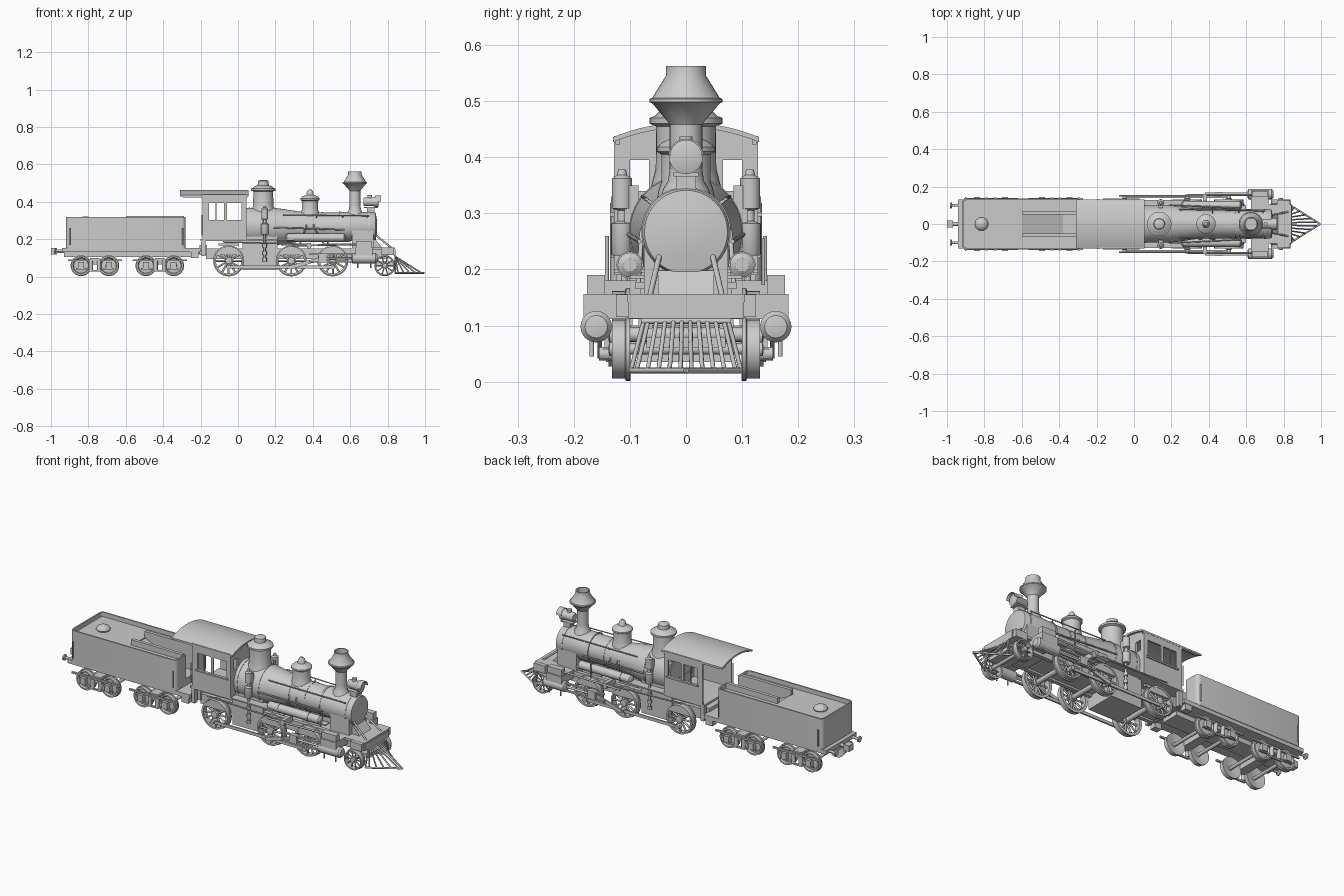
import bpy, bmesh, math
from mathutils import Vector

if "Cube" in bpy.data.objects:
    bpy.data.objects.remove(bpy.data.objects["Cube"])
pi = math.pi

def finish(name, bm, angle=35):
    bmesh.ops.remove_doubles(bm, verts=bm.verts, dist=1e-5)
    bmesh.ops.recalc_face_normals(bm, faces=bm.faces)
    me = bpy.data.meshes.new(name)
    bm.to_mesh(me); bm.free()
    for p in me.polygons: p.use_smooth = True
    me.set_sharp_from_angle(angle=math.radians(angle))
    ob = bpy.data.objects.new(name, me)
    bpy.context.collection.objects.link(ob)
    return ob

def lathe(name, prof, loc=(0, 0, 0), axis='z', n=32, ring=False, flip=1):
    """Revolve (radius, height) points about an axis; ring closes the profile."""
    bm = bmesh.new()
    if not ring: prof = [(0, prof[0][1])] + prof + [(0, prof[-1][1])]
    rows = []
    for i in range(n):
        c, s = math.cos(2*pi*i/n), math.sin(2*pi*i/n)
        f = {'z': lambda r, h: (r*c, r*s, h), 'x': lambda r, h: (h, r*c, r*s),
             'y': lambda r, h: (r*c, h*flip, r*s)}[axis]
        rows.append([bm.verts.new(Vector(f(r, h)) + Vector(loc)) for r, h in prof])
    m = len(prof)
    for i in range(n):
        a, b = rows[i], rows[(i+1) % n]
        for j in range(m if ring else m-1):
            k = (j+1) % m
            bm.faces.new((a[j], b[j], b[k], a[k]))
    bmesh.ops.dissolve_degenerate(bm, dist=1e-6, edges=bm.edges)
    return finish(name, bm)

def prism(name, pts, axis, lo, hi):
    """Extrude a 2D outline along x (pts=yz), y (pts=xz) or z (pts=xy)."""
    f = {'x': lambda a, b, t: (t, a, b), 'y': lambda a, b, t: (a, t, b), 'z': lambda a, b, t: (a, b, t)}[axis]
    bm = bmesh.new()
    A, B = [[bm.verts.new(f(a, b, t)) for a, b in pts] for t in (lo, hi)]
    bm.faces.new(A); bm.faces.new(B)
    for i in range(len(pts)):
        k = (i+1) % len(pts)
        bm.faces.new((A[i], A[k], B[k], B[i]))
    return finish(name, bm, 20)

def box(name, x, y, z):
    return prism(name, [(x[0], y[0]), (x[1], y[0]), (x[1], y[1]), (x[0], y[1])], 'z', *z)

def rod(name, p, q, r, n=10):
    p, q = Vector(p), Vector(q)
    bm = bmesh.new()
    bmesh.ops.create_cone(bm, cap_ends=True, segments=n, radius1=r, radius2=r, depth=(q-p).length)
    bm.transform((q-p).to_track_quat('Z', 'Y').to_matrix().to_4x4())
    bmesh.ops.translate(bm, vec=(p+q)/2, verts=bm.verts)
    return finish(name, bm, 50)

def wheel(name, x, z, s, r, spokes):
    """Flanged wheel on side s, with optional spokes."""
    if spokes:
        lathe(name+"_tyre", [(r*.82, .1), (r, .1), (r, .107), (r*.94, .109), (r*.94, .132), (r*.82, .132)],
              (x, 0, z), 'y', ring=True, flip=s)
        lathe(name+"_hub", [(r*.22, .102), (r*.22, .136), (r*.12, .138)], (x, 0, z), 'y', 20, flip=s)
        for i in range(spokes):
            a = 2*pi*i/spokes
            c, d = math.cos(a), math.sin(a)
            rod(name+"_spoke", (x+r*.15*c, s*.119, z+r*.15*d), (x+r*.86*c, s*.119, z+r*.86*d), r*.06, 8)
    else:
        lathe(name, [(r*.25, .113), (r*.86, .099), (r, .099), (r, .106), (r*.93, .108), (r*.93, .126), (r*.78, .126),
                     (r*.7, .118), (r*.3, .12), (r*.25, .13)], (x, 0, z), 'y', flip=s)

BZ = .267
# Boiler, smokebox and door
lathe("boiler", [(.1, .03), (.1, .2), (.076, .36), (.074, .57)], (0, 0, BZ), 'x', 40)
lathe("smokebox", [(.078, .55), (.078, .728), (.074, .736), (.04, .742), (.01, .744)], (0, 0, BZ), 'x', 40)
for x, r in ((.06, .102), (.19, .102), (.355, .078), (.45, .077), (.545, .08), (.7, .08)):
    lathe("boiler_band", [(r, -.005), (r, .005)], (x, 0, BZ), 'x', 40)
# Smokestack
lathe("smokestack", [(.045, .33), (.04, .345), (.032, .358), (.029, .38), (.029, .458), (.034, .465), (.06, .496), (.065, .498),
      (.065, .504), (.06, .506), (.036, .545), (.036, .563), (.03, .563), (.03, .53)], (.625, 0, 0))
# Steam and sand domes
lathe("steam_dome", [(.064, .34), (.058, .365), (.054, .38), (.053, .455), (.065, .46), (.065, .47), (.055, .474), (.045, .484),
      (.03, .488), (.028, .51), (.02, .515)], (.135, 0, 0))
lathe("sand_dome", [(.052, .325), (.048, .345), (.044, .355), (.044, .405), (.052, .41), (.052, .418), (.04, .428),
      (.02, .437), (.016, .455), (.008, .466)], (.385, 0, 0))
# Headlamp on its bracket
lathe("headlamp", [(.02, .672), (.024, .68), (.024, .725), (.03, .74), (.03, .748), (.018, .752)], (0, 0, .4), 'x', 24)
prism("headlamp_visor", [(.031*math.cos(pi*i/12), .402+.031*math.sin(pi*i/12)) for i in range(13)] +
      [(.028*math.cos(pi*i/12), .402+.028*math.sin(pi*i/12)) for i in range(12, -1, -1)], 'x', .735, .765)
lathe("headlamp_chimney", [(.012, .42), (.012, .437)], (.705, 0, 0), n=16)
box("headlamp_shelf", (.675, .745), (-.022, .022), (.366, .373))
box("headlamp_bracket", (.69, .73), (-.018, .018), (.33, .37))

# Firebox, frame and smokebox saddle
box("firebox", (.025, .21), (-.085, .085), (.035, .25))
for s in (1, -1):
    box("main_frame", (-.17, .8), sorted((s*.06, s*.08)), (.095, .15))
box("frame_cross_plate", (-.17, .8), (-.06, .06), (.105, .12))
box("smokebox_saddle", (.61, .725), (-.075, .075), (.1, .25))
prism("saddle_apron", [(.72, .15), (.775, .15), (.735, .198), (.72, .198)], 'y', -.05, .05)

# Cab
arc = [(.13*t, .462-.026*t*t) for t in [i/8-1 for i in range(17)]]
prism("cab_roof", arc + [(y, z-.009) for y, z in reversed(arc)], 'x', -.31, .057)
prism("cab_front_gable", [(.122, .395)] + [(y*.94, z-.005) for y, z in reversed(arc)] + [(-.122, .395)], 'x', .035, .045)
box("cab_floor", (-.2, .045), (-.128, .128), (.19, .202))
box("cab_front_center", (.035, .045), (-.066, .066), (.3, .401))
for s in (1, -1):
    Y = lambda a, b: sorted((s*a, s*b))
    box("cab_front_post", (.035, .045), Y(.1, .127), (.2, .401))
    box("cab_front_lower", (.035, .045), Y(.06, .127), (.2, .34))
    box("cab_side_lower", (-.19, .045), Y(.12, .128), (.2, .302))
    box("cab_side_upper", (-.19, .045), Y(.12, .128), (.392, .438))
    for x in ((-.19, -.155), (-.075, -.06), (.02, .045)):
        box("cab_side_post", x, Y(.12, .128), (.3, .395))
    box("cab_window_bar", (-.12, -.114), Y(.122, .127), (.3, .395))
    box("cab_window_sill", (-.165, .03), Y(.127, .135), (.294, .302))
    box("roof_rail", (-.295, .05), Y(.118, .126), (.423, .436))
    box("cab_step_hanger", (-.195, -.175), Y(.1, .125), (.11, .2))
    rod("cab_grab_rail", (-.193, s*.131, .22), (-.193, s*.131, .33), .003)
    # Driving wheels, leading wheels and their rods
    for x in (-.05, .285, .507):
        wheel("driving_wheel", x, .084, s, .083, 12)
        a = [pi*(1.15+.7*i/8) for i in range(9)]
        prism("counterweight", [(x+.07*math.cos(t), .084-.07*math.sin(t)) for t in a], 'y', *Y(.112, .13))
        rod("crank_pin", (x, s*.12, .05), (x, s*.155, .05), .012, 16)
        box("wheel_spring", (x-.055, x+.055), Y(.075, .09), (.165, .178))
    wheel("leading_wheel", .785, .058, s, .056, 10)
    box("side_rod", (-.06, .517), Y(.139, .147), (.042, .058))
    prism("main_rod", [(.275, .041), (.295, .041), (.455, .091), (.455, .108), (.285, .061)], 'y', *Y(.15, .158))
    box("crosshead", (.43, .475), Y(.148, .172), (.078, .122))
    for z in (.078, .118):
        box("crosshead_guide", (.38, .62), Y(.156, .168), (z-.004, z+.004))
    rod("piston_rod", (.45, s*.16, .098), (.63, s*.16, .098), .006)
    # Steam cylinders
    lathe("cylinder", [(.018, .607), (.028, .613), (.028, .735), (.02, .745), (.01, .747)], (0, s*.16, .098), 'x', 24)
    box("cylinder_block", (.625, .72), Y(.07, .183), (.112, .156))
    box("valve_chest", (.63, .715), Y(.144, .176), (.155, .19))
    rod("valve_rod", (.29, s*.155, .165), (.64, s*.155, .172), .005)
    box("valve_rocker", (.37, .39), Y(.08, .16), (.15, .18))
    rod("reach_rod", (-.08, s*.15, .185), (.38, s*.15, .172), .004)
    for x in (.64, .71):
        rod("cylinder_cock", (x, s*.168, .045), (x, s*.168, .08), .004)
    # Air tanks, pumps, running boards and pipes
    lathe("air_tank", [(.012, .255), (.022, .262), (.022, .568), (.012, .575)], (0, s*.1, .208), 'x', 24)
    for x in (.32, .5):
        lathe("air_tank_strap", [(.024, -.005), (.024, .005)], (x, s*.1, .208), 'x', 24)
    lathe("air_pump", [(.017, .225), (.019, .228), (.019, .282), (.008, .286), (.008, .305), (.018, .309), (.018, .362),
          (.009, .368), (.007, .378)], (.143, s*.114, 0), n=20)
    box("air_pump_bracket", (.13, .156), Y(.085, .11), (.24, .35))
    rod("feed_pipe", (.143, s*.11, .08), (.143, s*.11, .23), .006)
    for z in (.09, .125, .165):
        lathe("feed_valve", [(.011, z-.009), (.011, z+.009)], (.143, s*.11, 0), n=12)
    box("running_board", (.04, .3), Y(.075, .128), (.194, .201))
    box("running_board", (.3, .6), Y(.065, .1), (.184, .19))
    rod("boiler_handrail", (.24, s*.078, .33), (.7, s*.07, .325), .003)
    for x in (.25, .42, .56, .69):
        rod("handrail_post", (x, s*.05, .31), (x, s*.074, .327), .003)
    rod("boiler_pipe", (.19, s*.102, .262), (.57, s*.083, .25), .004)
    for x, t in ((.365, .33), (.405, .46)):
        rod("sand_pipe", (x, s*.035, .34), (x, s*.079, .267), .004)
        rod("sand_pipe", (x, s*.079, .267), (t, s*.085, .17), .004)
    # Front braces and pilot bars
    rod("front_brace", (.72, s*.045, .235), (.825, s*.065, .15), .005)
    rod("pilot_foot_rail", (.84, s*.098, .02), (.995, 0, .02), .005)
    rod("pilot_side_bar", (.84, s*.075, .11), (.84, s*.098, .02), .004)
    for i in range(5):
        t = i/5+.1
        rod("pilot_bar", (.84, s*.075*t, .108), (.995-.155*t, s*.098*t, .02), .004, 8)
    # Tender side details
    for x in (-.9, -.295):
        rod("tender_grab_rail", (x, s*.141, .17), (x, s*.141, .26), .0035)
    lathe("rear_buffer", [(.008, -.985), (.016, -.983), (.016, -.975), (.007, -.972), (.007, -.94)], (0, s*.1, .138), 'x', 16)
    box("tender_coping", (-.6, -.29), Y(.05, .068), (.28, .324))
    box("tender_step", (-.25, -.21), Y(.095, .13), (.1, .135))
    # Tender trucks
    for cx in (-.765, -.418):
        for w in (-.074, .074):
            wheel("tender_wheel", cx+w, .058, s, .056, 0)
            box("journal_box", (cx+w-.016, cx+w+.016), Y(.125, .145), (.042, .078))
        box("truck_top_bar", (cx-.145, cx+.145), Y(.128, .138), (.083, .092))
        prism("truck_arch_bar", [(cx-.1, .045), (cx-.05, .045), (cx-.03, .035), (cx+.03, .035), (cx+.05, .045), (cx+.1, .045),
              (cx+.1, .038), (cx+.05, .038), (cx+.03, .027), (cx-.03, .027), (cx-.05, .038), (cx-.1, .038)], 'y', *Y(.128, .138))
        for d in (-.022, .022):
            rod("truck_spring", (cx+d, s*.132, .035), (cx+d, s*.132, .085), .011, 12)

for x in (-.05, .285, .507):
    rod("driving_axle", (x, -.11, .084), (x, .11, .084), .013, 16)
rod("leading_axle", (.785, -.11, .058), (.785, .11, .058), .01, 16)
for x in (-.839, -.691, -.492, -.344):
    rod("tender_axle", (x, -.12, .058), (x, .12, .058), .009, 16)
rod("reverse_lever", (.48, .138, .172), (.48, .138, .255), .003)

# Front beam and pilot top
box("front_deck", (.72, .84), (-.105, .105), (.142, .156))
box("front_beam", (.765, .835), (-.125, .125), (.115, .155))
box("beam_plate", (.832, .842), (-.103, .103), (.113, .148))
rod("pilot_top_bar", (.84, -.08, .108), (.84, .08, .108), .005)
box("front_truck_frame", (.73, .84), (-.07, .07), (.06, .08))

# Tender tank: rounded box, sunken top, coal well cut out
tank = box("tender_tank", (-.92, -.28), (-.135, .135), (.15, .318))
bm = bmesh.new(); bm.from_mesh(tank.data)
bmesh.ops.bevel(bm, geom=[e for e in bm.edges if abs(e.verts[0].co.z-e.verts[1].co.z) > .1],
                offset=.022, segments=5, profile=.5, affect='EDGES')
bm.normal_update()
bmesh.ops.inset_region(bm, faces=[f for f in bm.faces if f.normal.z > .9], thickness=.008)
bm.normal_update()
top = [f for f in bm.faces if f.normal.z > .9 and len(f.verts) > 4]
ext = bmesh.ops.extrude_face_region(bm, geom=top)
bmesh.ops.translate(bm, vec=(0, 0, -.024), verts=[v for v in ext['geom'] if isinstance(v, bmesh.types.BMVert)])
bmesh.ops.delete(bm, geom=[f for f in top if f.is_valid], context='FACES_ONLY')
bmesh.ops.recalc_face_normals(bm, faces=bm.faces)
bm.to_mesh(tank.data); bm.free()
for p in tank.data.polygons: p.use_smooth = abs(p.normal.z) < .5
tank.data.set_sharp_from_angle(angle=math.radians(30))
cut = prism("coal_well_cutter", [(-.595, .34), (-.595, .288), (-.38, .19), (-.2, .19), (-.2, .34)], 'y', -.05, .05)
for p in cut.data.polygons: p.use_smooth = False
cut.hide_render = True
cut.hide_set(True)
m = tank.modifiers.new("coal_well", 'BOOLEAN')
m.operation = 'DIFFERENCE'; m.object = cut
lathe("tender_hatch", [(.03, .29), (.036, .3), (.034, .306), (.028, .314), (.012, .322)], (-.815, 0, 0), n=24)
box("tender_frame", (-.94, -.2), (-.132, .132), (.13, .152))
box("tender_center_sill", (-.93, -.22), (-.05, .05), (.105, .132))
for cx in (-.765, -.418):
    box("truck_bolster", (cx-.025, cx+.025), (-.13, .13), (.065, .1))
# Couplings
rod("drawbar", (-.26, 0, .135), (-.1, 0, .135), .012)
box("drag_box", (-.205, -.165), (-.09, .09), (.115, .17))
rod("rear_coupler_shank", (-.93, 0, .135), (-.985, 0, .135), .01)
box("rear_coupler", (-1.0, -.968), (-.02, .02), (.118, .152))
